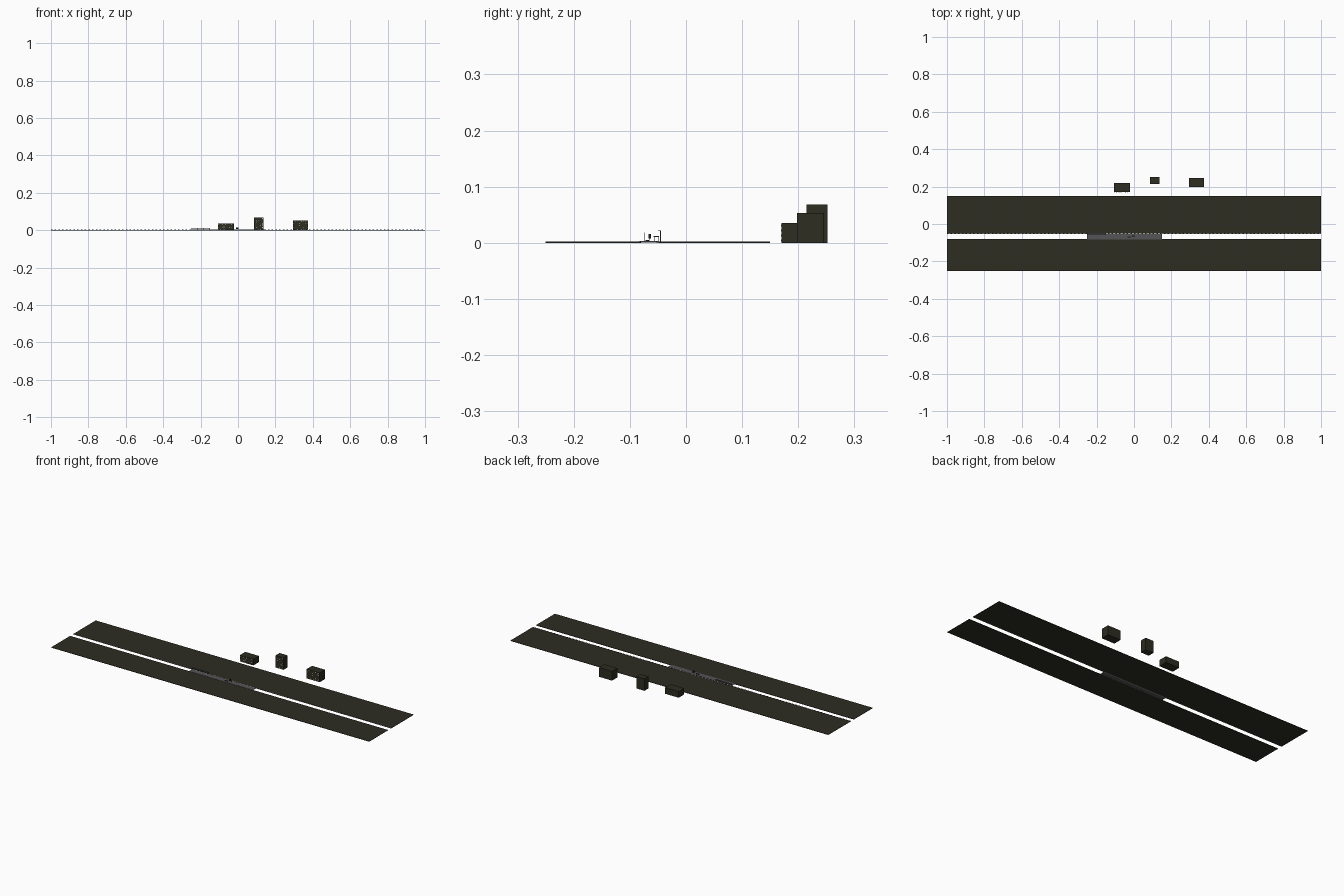
import bpy
import random
from mathutils import Vector

random.seed(4)
if "Cube" in bpy.data.objects:
    bpy.data.objects.remove(bpy.data.objects["Cube"])


def material(name, r, g, b):
    m = bpy.data.materials.new(name)
    m.use_nodes = True
    m.diffuse_color = (r, g, b, 1)
    m.node_tree.nodes["Principled BSDF"].inputs["Base Color"].default_value = (r, g, b, 1)
    return m


olive = material("dark olive", 0.026, 0.026, 0.016)
grey = material("platform grey", 0.09, 0.09, 0.095)
pale = material("pale window", 0.6, 0.6, 0.55)
stone = material("edge stone", 0.35, 0.35, 0.3)
black = material("near black", 0.012, 0.012, 0.012)


def boxes(name, mat, spans):
    """One object made of boxes, each given as (low corner, high corner)."""
    verts, faces = [], []
    for low, high in spans:
        n = len(verts)
        for z in (low[2], high[2]):
            verts += [(low[0], low[1], z), (high[0], low[1], z),
                      (high[0], high[1], z), (low[0], high[1], z)]
        faces += [[n + 3, n + 2, n + 1, n], [n + 4, n + 5, n + 6, n + 7]]
        for i in range(4):
            j = (i + 1) % 4
            faces.append([n + i, n + j, n + j + 4, n + i + 4])
    mesh = bpy.data.meshes.new(name)
    mesh.from_pydata(verts, [], faces)
    mesh.materials.append(mat)
    ob = bpy.data.objects.new(name, mesh)
    bpy.context.collection.objects.link(ob)
    return ob


# Two long ground strips with an open channel between them
boxes("back_ground", olive, [((-1, -0.049, 0), (1, 0.15, 0.002))])
boxes("front_ground", olive, [((-1, -0.25, 0), (1, -0.08, 0.002))])

# Pale edging along the back strip, with regular dark blocks
boxes("edge_strip", stone, [((-1, -0.053, 0), (1, -0.049, 0.002))])
boxes("edge_blocks", black, [((-1 + i * 0.02, -0.053, 0.002), (-0.992 + i * 0.02, -0.049, 0.003))
                             for i in range(100)])

# Platform across the channel
boxes("platform", grey, [((-0.25, -0.083, 0.0005), (0.15, -0.053, 0.003))])

# Low shelter at the platform's right end
boxes("shelter_roof", grey, [((-0.25, -0.058, 0.01), (-0.15, -0.048, 0.012))])
boxes("shelter_posts", black, [((x, y, 0.003), (x + 0.001, y + 0.001, 0.01))
                               for x in (-0.249, -0.216, -0.184, -0.152)
                               for y in (-0.057, -0.05)])

# Bench, sign and slim posts on the platform
boxes("bench", black, [((-0.035, -0.072, 0.003), (-0.015, -0.066, 0.005))])
boxes("sign", black, [((-0.01, -0.067, 0.008), (0.004, -0.062, 0.016))])
boxes("sign_posts", grey, [((x, -0.065, 0.003), (x + 0.001, -0.064, 0.008))
                           for x in (-0.009, 0.002)])
boxes("lamp_posts", grey, [((0.01, -0.046, 0.002), (0.011, -0.045, 0.022)),
                           ((0.01, -0.05, 0.021), (0.011, -0.045, 0.022)),
                           ((-0.02, -0.075, 0.003), (-0.019, -0.074, 0.018))])


# Distant buildings with scattered lit windows on the front
def building(name, low, high, columns, rows):
    boxes(name, olive, [(low, high)])
    size = Vector(high) - Vector(low)
    w, h = size.x / columns, size.z / rows
    panes = []
    for c in range(columns):
        for r in range(rows):
            if random.random() < 0.3:
                x, z = low[0] + (c + 0.3) * w, low[2] + (r + 0.3) * h
                panes.append(((x, low[1] - 0.0005, z), (x + w * 0.4, low[1], z + h * 0.4)))
    boxes(name + "_windows", pale, panes)


building("low_building", (-0.108, 0.17, 0), (-0.022, 0.22, 0.035), 9, 4)
building("tall_building", (0.085, 0.215, 0), (0.136, 0.252, 0.068), 5, 7)
building("wide_building", (0.293, 0.198, 0), (0.375, 0.246, 0.053), 8, 5)
